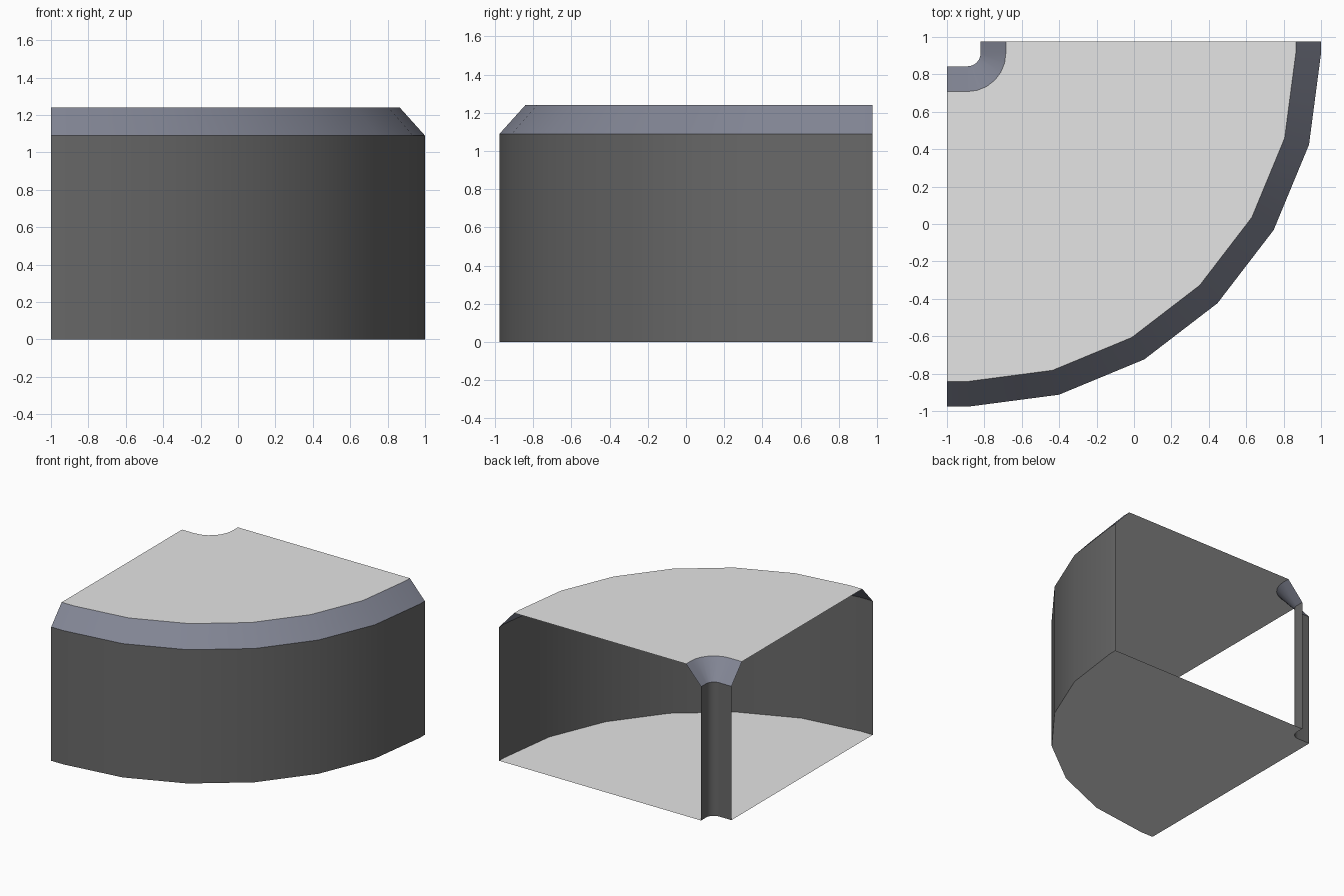
import bpy, math

if "Cube" in bpy.data.objects:
    bpy.data.objects.remove(bpy.data.objects["Cube"])

CX, CY = -0.89, 0.913          # centre of the bend
X_END, Y_END = -1.0, 0.977     # open ends of the piece
Z_WALL, Z_TOP = 1.09, 1.24     # chamfer start, top surface
R_OUT, R_OUT_TOP = 1.89, 1.755
R_IN, R_IN_TOP = 0.07, 0.205


def material(name, colour):
    m = bpy.data.materials.new(name)
    m.diffuse_color = (*colour, 1.0)
    m.use_nodes = True
    m.node_tree.nodes["Principled BSDF"].inputs["Base Color"].default_value = m.diffuse_color
    return m


wall_grey = material("dark grey", (0.14, 0.14, 0.14))
trim_blue = material("blue grey", (0.225, 0.238, 0.30))
slab_grey = material("light grey", (0.78, 0.78, 0.78))


def bend(r, z):
    """Quarter bend with a short straight run at each end."""
    pts = [(X_END, CY - r, z)]
    for i in range(7):
        a = math.radians(15 * i)
        pts.append((CX + r * math.sin(a), CY - r * math.cos(a), z))
    pts.append((CX + r, Y_END, z))
    return pts


def add(name, verts, faces, mat, smooth):
    me = bpy.data.meshes.new(name)
    me.from_pydata(verts, [], faces)
    me.materials.append(mat)
    for p in me.polygons:
        p.use_smooth = smooth
    me.update()
    bpy.context.collection.objects.link(bpy.data.objects.new(name, me))


def strip(name, a, b, mat, smooth=True, flip=False):
    """Band of quads between two bend curves."""
    n = len(a)
    faces = [(i, i + 1, n + i + 1, n + i) for i in range(n - 1)]
    if flip:
        faces = [f[::-1] for f in faces]
    add(name, a + b, faces, mat, smooth)


# Outer wall and its chamfer
strip("outer_wall", bend(R_OUT, 0), bend(R_OUT, Z_WALL), wall_grey)
strip("outer_chamfer", bend(R_OUT, Z_WALL), bend(R_OUT_TOP, Z_TOP), trim_blue)

# Inner corner wall and its chamfer
strip("inner_wall", bend(R_IN, 0), bend(R_IN, Z_WALL), wall_grey, flip=True)
strip("inner_chamfer", bend(R_IN, Z_WALL), bend(R_IN_TOP, Z_TOP), trim_blue, flip=True)

# Flat top and floor; the two cut ends stay open
strip("top_slab", bend(R_OUT_TOP, Z_TOP), bend(R_IN_TOP, Z_TOP), slab_grey, smooth=False)
strip("floor_slab", bend(R_OUT, 0), bend(R_IN, 0), slab_grey, smooth=False, flip=True)
